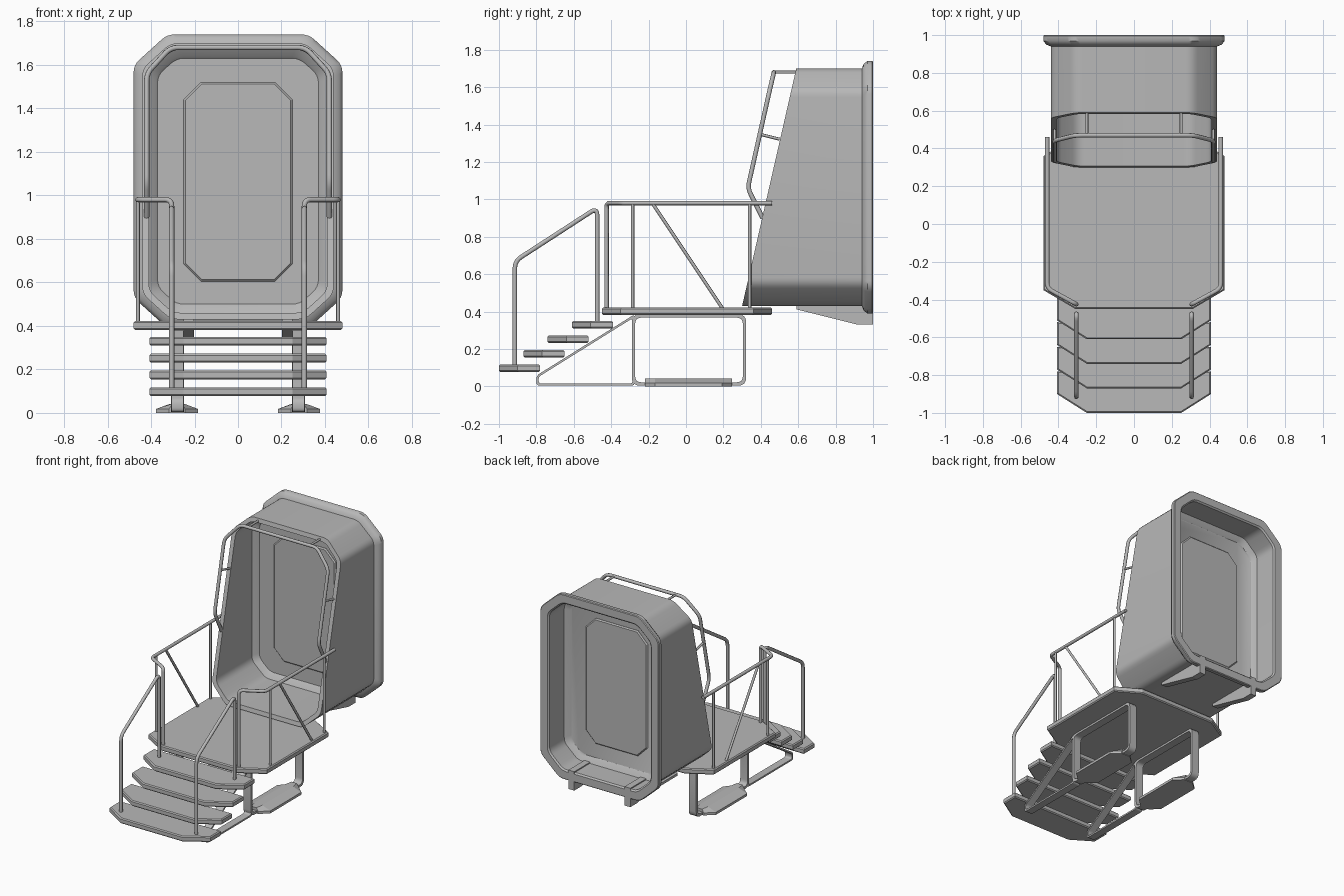
import bpy, bmesh
from mathutils import Vector

cube = bpy.data.objects.get("Cube")
if cube:
    bpy.data.objects.remove(cube, do_unlink=True)

grey = bpy.data.materials.new("painted_grey")
grey.use_nodes = True
COLOUR = (0.48, 0.48, 0.48, 1)
grey.diffuse_color = COLOUR
grey.node_tree.nodes["Principled BSDF"].inputs["Base Color"].default_value = COLOUR


def finish(obj, smooth=None):
    obj.data.materials.append(grey)
    bpy.ops.object.select_all(action='DESELECT')
    bpy.context.view_layer.objects.active = obj
    obj.select_set(True)
    if obj.type == 'CURVE':
        bpy.ops.object.convert(target='MESH')
    if smooth:
        bpy.ops.object.shade_smooth_by_angle(angle=smooth)


def loft(name, rings, closed=False, smooth=None):
    """Skin matching rings; cap the ends unless the rings close on themselves."""
    bm = bmesh.new()
    loops = [[bm.verts.new(p) for p in ring] for ring in rings]
    pairs = list(zip(loops, loops[1:]))
    if closed:
        pairs.append((loops[-1], loops[0]))
    else:
        bm.faces.new(loops[0])
        bm.faces.new(loops[-1])
    for a, b in pairs:
        for i in range(len(a)):
            j = (i + 1) % len(a)
            bm.faces.new((a[i], a[j], b[j], b[i]))
    bmesh.ops.recalc_face_normals(bm, faces=bm.faces)
    mesh = bpy.data.meshes.new(name)
    bm.to_mesh(mesh)
    bm.free()
    obj = bpy.data.objects.new(name, mesh)
    bpy.context.collection.objects.link(obj)
    finish(obj, smooth)


def rounded(points, r, n=4, closed=True):
    """Replace each corner with a short curve."""
    pts = [Vector(p) for p in points]
    out = []
    for i, p in enumerate(pts):
        if not closed and i in (0, len(pts) - 1):
            out.append(p)
            continue
        a = p + (pts[i - 1] - p).normalized() * r
        b = p + (pts[(i + 1) % len(pts)] - p).normalized() * r
        for k in range(n + 1):
            t = k / n
            out.append(a * (1 - t) ** 2 + p * 2 * t * (1 - t) + b * t * t)
    return out


def inset(points, t):
    """Offset a counter-clockwise 2D outline inwards."""
    pts = [Vector(p) for p in points]
    out = []
    for i, p in enumerate(pts):
        d1 = (p - pts[i - 1]).normalized()
        d2 = (pts[(i + 1) % len(pts)] - p).normalized()
        n1, n2 = Vector((-d1.y, d1.x)), Vector((-d2.y, d2.x))
        out.append(p + (n1 + n2) * (t / (1 + n1.dot(n2))))
    return out


def octagon(w, lo, hi, cx, cy, mid=0):
    """Rectangle with cut corners, counter-clockwise."""
    return [(mid - w + cx, lo), (mid + w - cx, lo), (mid + w, lo + cy), (mid + w, hi - cy),
            (mid + w - cx, hi), (mid - w + cx, hi), (mid - w, hi - cy), (mid - w, lo + cy)]


def slab(name, outline, z0, z1, edge=0.007):
    """Flat plate with bevelled rims."""
    loft(name, [[(p.x, p.y, z) for p in inset(outline, t)]
                for t, z in ((edge, z0), (0, z0 + edge), (0, z1 - edge), (edge, z1))])


def tube(name, points, r=0.011, bend=0):
    path = rounded(points, bend, 5, False) if bend else points
    curve = bpy.data.curves.new(name, 'CURVE')
    curve.dimensions = '3D'
    curve.bevel_depth = r
    curve.bevel_resolution = 2
    curve.use_fill_caps = True
    spline = curve.splines.new('POLY')
    spline.points.add(len(path) - 1)
    for sp, p in zip(spline.points, path):
        sp.co = (*p, 1)
    obj = bpy.data.objects.new(name, curve)
    bpy.context.collection.objects.link(obj)
    finish(obj, 0.9)


def strap(name, outline, x, width, thick, bend):
    """Closed flat bar bent along a side outline."""
    outer, inner = rounded(outline, bend), rounded(inset(outline, thick), bend * 0.75)
    rings = [[(x + s * width / 2, y, z) for y, z in loop]
             for loop, s in ((outer, -1), (outer, 1), (inner, 1), (inner, -1))]
    loft(name, rings, closed=True, smooth=0.6)


# Housing: one skin from the partition, out over the slanted mouth, to the rear flange and back in
section = octagon(0.44, 0.43, 1.70, 0.13, 0.118)


def ring(t, y=None):
    return [(p.x, 0.30 + (p.y - 0.43) * 0.228 if y is None else y, p.y)
            for p in rounded(inset(section, t), 0.035)]


loft("housing", [ring(0.07, 0.775), ring(0.06, 0.765), ring(0.03, 0.745), ring(0.03), ring(0),
                 ring(0, 0.94), ring(-0.025, 0.95), ring(-0.04, 0.97), ring(-0.04, 0.995),
                 ring(-0.035, 1.0), ring(0.02, 1.0), ring(0.03, 0.99), ring(0.03, 0.82),
                 ring(0.06, 0.803), ring(0.07, 0.795)], smooth=0.65)

# Door with a bevelled edge on both faces
door = octagon(0.25, 0.605, 1.52, 0.08, 0.08)
loft("door", [[(p.x, y, p.y) for p in inset(door, t)]
              for t, y in ((0.008, 0.765), (0, 0.773), (0, 0.797), (0.008, 0.805))])

# Platform and treads
slab("platform", octagon(0.48, -0.45, 0.46, 0.17, 0.1), 0.382, 0.422)
for i in range(4):
    y, z = -1 + 0.13 * i, 0.077 + 0.0775 * i
    slab(f"tread_{i + 1}", [(-0.25, y), (0.25, y), (0.408, y + 0.1), (0.408, y + 0.22),
                            (-0.408, y + 0.22), (-0.408, y + 0.1)], z, z + 0.04)

# Paired parts
for side, s in (("left", 1), ("right", -1)):
    # Bent flat-bar supports
    strap(side + "_leg_frame", [(-0.29, 0.004), (0.322, 0.004), (0.322, 0.386), (-0.29, 0.386)],
          s * 0.278, 0.06, 0.018, 0.045)
    strap(side + "_stringer", [(-0.80, 0.004), (-0.274, 0.004), (-0.274, 0.386), (-0.80, 0.058)],
          s * 0.278, 0.056, 0.012, 0.02)
    # Foot pad, sloping up to the bar
    pad = octagon(0.097, -0.22, 0.247, 0.06, 0.055, s * 0.28)
    top = octagon(0.032, -0.22, 0.247, 0.01, 0.055, s * 0.28)
    loft(side + "_foot", [[(x, y, z) for x, y in o]
                          for o, z in ((pad, 0), (pad, 0.018), (top, 0.042))])
    # Bracket under the housing, its top flush through the floor behind the partition
    loft(side + "_bracket", [[(s * x, y, z) for y, z in
                              ((0.59, 0.44), (0.59, 0.412), (0.92, 0.33), (1, 0.33),
                               (1, 0.468), (0.8, 0.468), (0.8, 0.44))] for x in (0.203, 0.25)])
    # Stair rail
    x = s * 0.305
    tube(side + "_stair_rail", [(x, -0.915, 0.1), (x, -0.915, 0.67), (x, -0.475, 0.955),
                                (x, -0.475, 0.33)], 0.012, 0.04)
    # Platform rail, posts and brace
    x = s * 0.46
    tube(side + "_platform_rail", [(s * 0.305, -0.425, 0.4), (s * 0.305, -0.425, 0.98),
                                   (x, -0.34, 0.98), (x, 0.46, 0.98)], 0.012, 0.03)
    for place, y in (("front", -0.285), ("rear", 0.34)):
        tube(f"{side}_{place}_post", [(x, y, 0.4), (x, y, 0.98)], 0.009)
    tube(side + "_brace", [(x, -0.18, 0.98), (x, 0.2, 0.41)], 0.009)
    # Stays holding the hood rail
    tube(side + "_side_stay", [(s * 0.42, 0.395, 1.348), (s * 0.42, 0.50, 1.322)], 0.008)
    tube(side + "_top_stay", [(s * 0.25, 0.47, 1.68), (s * 0.25, 0.60, 1.68)], 0.008)

# Hood rail arching round the slanted mouth
half = [(0.42, 0.41, 0.9), (0.42, 0.33, 1.06), (0.42, 0.442, 1.56), (0.31, 0.47, 1.68)]
tube("hood_rail", half + [(-x, y, z) for x, y, z in reversed(half)], 0.012, 0.035)
